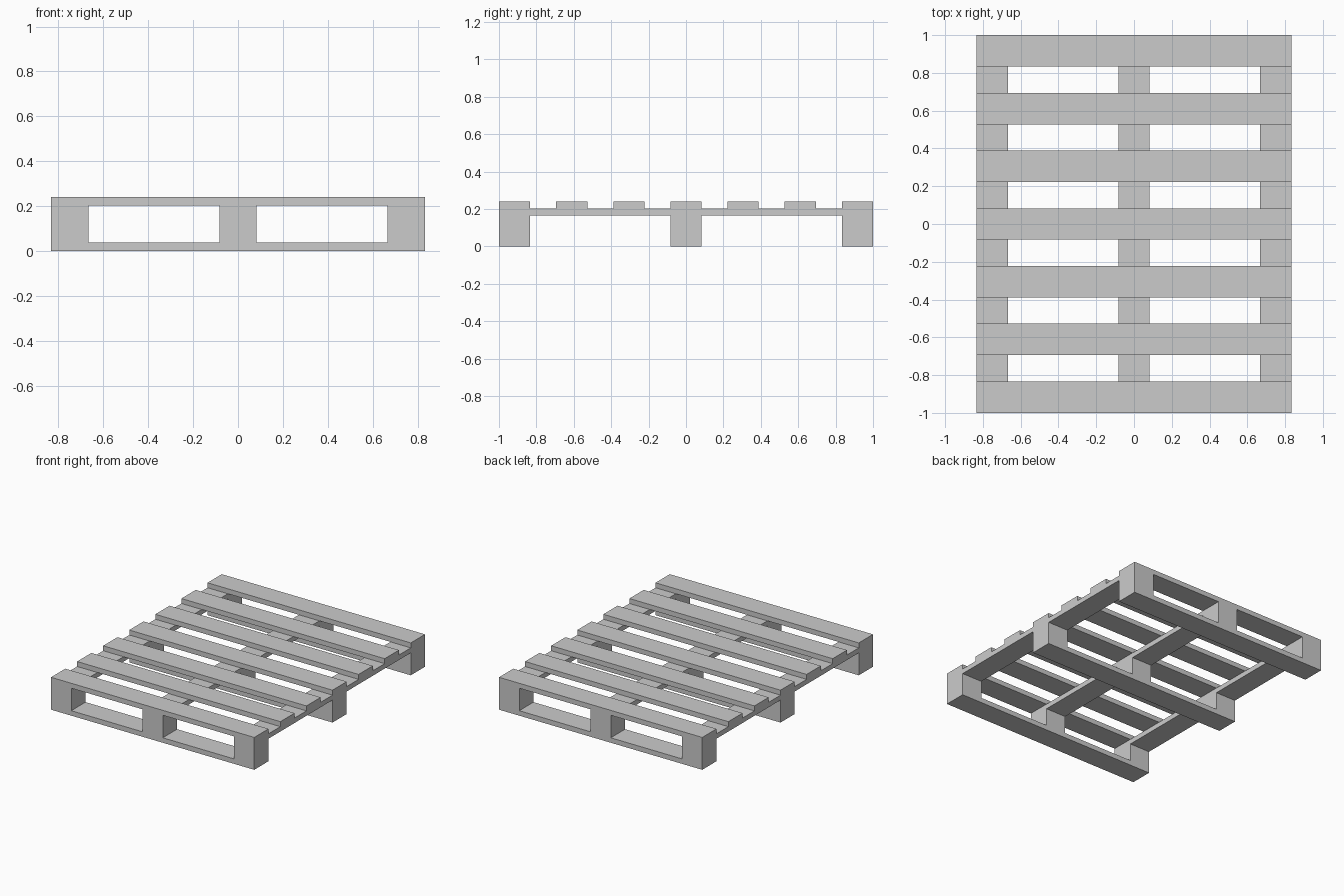
import bpy

if "Cube" in bpy.data.objects:
    bpy.data.objects.remove(bpy.data.objects["Cube"])

HX, HY = 0.8333, 1.0      # half extents of the pallet
W = 0.1667                # board and block width
T = 0.0367                # board thickness
BLOCK = 0.13              # block height
XS = [-HX + W / 2, 0, HX - W / 2]
YS = [-HY + W / 2, 0, HY - W / 2]


def box(name, x, y, z0, sx, sy, sz):
    bpy.ops.mesh.primitive_cube_add(size=1, location=(x, y, z0 + sz / 2))
    ob = bpy.context.object
    ob.name = name
    ob.scale = (sx, sy, sz)
    bpy.ops.object.transform_apply(location=False, rotation=False, scale=True)
    return ob


# Bottom skids and the nine spacer blocks
for j, y in enumerate(YS, 1):
    box(f"bottom_board_{j}", 0, y, 0, 2 * HX, W, T)
    for i, x in enumerate(XS, 1):
        box(f"block_{j}_{i}", x, y, T, W, W, BLOCK)

# Lengthwise stringer boards
for i, x in enumerate(XS, 1):
    box(f"stringer_board_{i}", x, 0, T + BLOCK, W, 2 * HY, T)

# Seven evenly spaced top slats
pitch = (2 * HY - W) / 6
for k in range(7):
    box(f"top_slat_{k + 1}", 0, YS[0] + k * pitch, 2 * T + BLOCK, 2 * HX, W, T)
